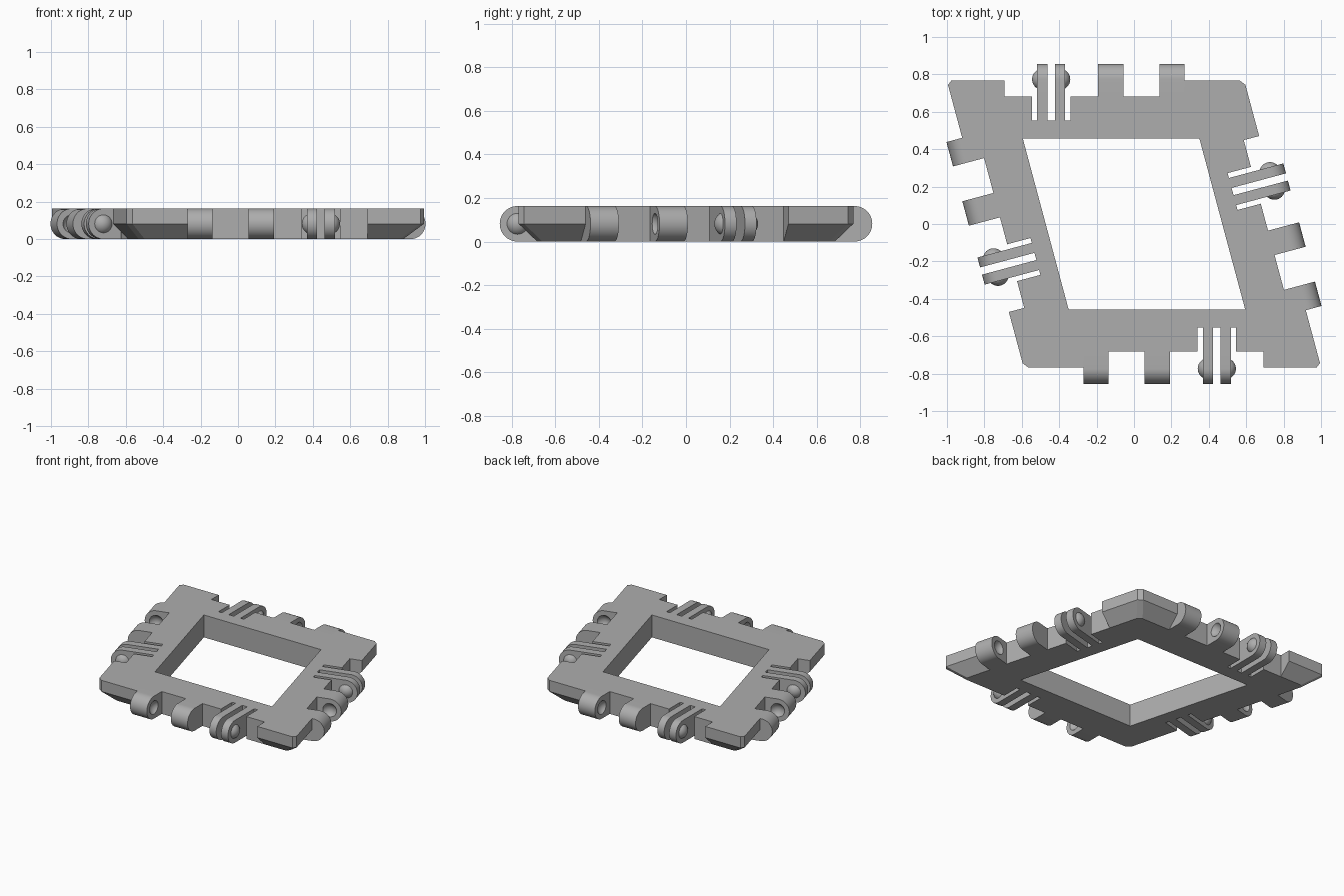
import bpy, bmesh
from math import radians, sin, cos, pi, tan
from mathutils import Matrix, Vector

cube = bpy.data.objects.get("Cube")
if cube:
    bpy.data.objects.remove(cube)

H = 0.163                     # thickness
R = H / 2
REACH = 0.855                 # hinge tips
TAB, BODY, SLOT, HOLE = 0.768, 0.683, 0.554, 0.456   # distances of edges from the centre
CHAMFER = 0.025
FINGER_C, FINGER_IN, FINGER_OUT, SLOT_OUT = -0.237, 0.02, 0.075, 0.102
BLOCKS = [(0.014, 0.149), (0.342, 0.477)]
TAB_START, TAB_END = -0.487, 0.477
SHIFT = TAB * tan(radians(15))

# Four sides of the rhombus: back, left, front, right (the model's own left is +x)
NAMES = ["back", "left", "front", "right"]
SIDES = [Matrix.Rotation(radians(a), 4, 'Z') @ Matrix.Translation((s, 0, 0))
         for a, s in [(0, -SHIFT), (-75, SHIFT), (180, -SHIFT), (105, SHIFT)]]

grey = bpy.data.materials.new("grey plastic")
grey.use_nodes = True
COLOUR = (0.42, 0.42, 0.42, 1)
grey.diffuse_color = COLOUR
grey.node_tree.nodes["Principled BSDF"].inputs["Base Color"].default_value = COLOUR


def finish(bm, name, matrix=Matrix()):
    bmesh.ops.remove_doubles(bm, verts=bm.verts, dist=1e-5)
    bmesh.ops.recalc_face_normals(bm, faces=bm.faces)
    mesh = bpy.data.meshes.new(name)
    bm.to_mesh(mesh)
    bm.free()
    mesh.materials.append(grey)
    obj = bpy.data.objects.new(name, mesh)
    obj.matrix_world = matrix
    bpy.context.collection.objects.link(obj)
    return obj


def smooth(obj):
    bpy.ops.object.select_all(action='DESELECT')
    obj.select_set(True)
    bpy.context.view_layer.objects.active = obj
    bpy.ops.object.shade_smooth_by_angle(angle=radians(30))


def at(i, s, n, z=0):
    return SIDES[i % 4] @ Vector((s, n, z))


def corner(i, n):
    """Corner after side i, with its two chamfer points."""
    a = SIDES[i % 4].to_3x3()
    b = SIDES[(i + 1) % 4].to_3x3()
    na, nb = a.col[1], b.col[1]
    p = (na + nb) * n / (1 + na.dot(nb))
    return p, p - a.col[0] * CHAMFER, p + b.col[0] * CHAMFER


# Frame plate with slots beside and between the hinge fingers
bm = bmesh.new()
for i in range(4):
    pts = [corner(i - 1, HOLE)[0], corner(i - 1, BODY)[2]]
    for lo, hi in [(-SLOT_OUT, -FINGER_OUT), (-FINGER_IN, FINGER_IN), (FINGER_OUT, SLOT_OUT)]:
        pts += [at(i, FINGER_C + s, n) for s, n in
                [(lo, BODY), (lo, SLOT), (hi, SLOT), (hi, BODY)]]
    pts += [corner(i, BODY)[1], corner(i, BODY)[2], corner(i, HOLE)[0]]
    bm.faces.new([bm.verts.new(p) for p in pts])
bmesh.ops.remove_doubles(bm, verts=bm.verts, dist=1e-5)
top = bmesh.ops.extrude_face_region(bm, geom=bm.faces[:], use_keep_orig=True)
bmesh.ops.translate(bm, vec=(0, 0, H),
                    verts=[v for v in top["geom"] if isinstance(v, bmesh.types.BMVert)])
finish(bm, "frame_plate")

# Corner tabs, sloping inwards below mid height
for i in range(4):
    bm = bmesh.new()
    rings = []
    for z, n in [(0, BODY), (R, TAB), (H, TAB)]:
        pts = [at(i, TAB_END, BODY), at(i, TAB_END, n), corner(i, n)[1], corner(i, n)[2],
               at(i + 1, TAB_START, n), at(i + 1, TAB_START, BODY),
               corner(i, BODY)[2], corner(i, BODY)[1]]
        rings.append([bm.verts.new(p + Vector((0, 0, z))) for p in pts])
    for lo, hi in zip(rings, rings[1:]):
        for k in range(len(lo)):
            m = (k + 1) % len(lo)
            bm.faces.new((lo[k], lo[m], hi[m], hi[k]))
    bm.faces.new(rings[-1])
    finish(bm, f"corner_tab_{NAMES[i]}_{NAMES[(i + 1) % 4]}")


def lug(name, i, s0, s1):
    """Bar with a half-round end, reaching out from side i."""
    bm = bmesh.new()
    arc = [(REACH - R + R * cos(a), R + R * sin(a))
           for a in (-pi / 2 + pi * k / 24 for k in range(25))]
    prof = [(BODY, 0)] + arc + [(BODY, H)]
    face = bm.faces.new([bm.verts.new((s0, n, z)) for n, z in prof])
    out = bmesh.ops.extrude_face_region(bm, geom=[face], use_keep_orig=True)
    bmesh.ops.translate(bm, vec=(s1 - s0, 0, 0),
                        verts=[v for v in out["geom"] if isinstance(v, bmesh.types.BMVert)])
    return finish(bm, name, SIDES[i])


def ball(name, i, s, radius):
    bm = bmesh.new()
    bmesh.ops.create_uvsphere(bm, u_segments=32, v_segments=20, radius=radius,
                              matrix=Matrix.Translation((s, REACH - R, R))
                              @ Matrix.Rotation(pi / 2, 4, 'Y'))
    return bm


BALL, BULGE = 0.057, 0.027    # ball radius and how far it stands out

for i, side in enumerate(NAMES):
    # Hinge fingers, each with a snap knob on its outer face
    for sign, label in [(-1, "first"), (1, "second")]:
        a, b = sorted(FINGER_C + sign * d for d in (FINGER_IN, FINGER_OUT))
        lug(f"{side}_{label}_finger", i, a, b)
        wall = FINGER_C + sign * FINGER_OUT
        bm = ball("knob", i, wall + sign * (BULGE - BALL), BALL)
        bmesh.ops.bisect_plane(bm, geom=bm.verts[:] + bm.edges[:] + bm.faces[:],
                               plane_co=(wall, 0, 0), plane_no=(-sign, 0, 0), clear_outer=True)
        finish(bm, f"{side}_{label}_knob", SIDES[i])
    # Hinge blocks, dimpled on the faces towards each other
    for (a, b), wall, sign, label in [(BLOCKS[0], BLOCKS[0][1], 1, "first"),
                                      (BLOCKS[1], BLOCKS[1][0], -1, "second")]:
        block = lug(f"{side}_{label}_block", i, a, b)
        cutter = finish(ball("cutter", i, wall + sign * (BALL - BULGE), BALL),
                        "dimple_cutter", SIDES[i])
        cutter.hide_render = True
        mod = block.modifiers.new("dimple", 'BOOLEAN')
        mod.operation, mod.object, mod.solver = 'DIFFERENCE', cutter, 'EXACT'
        bpy.context.view_layer.objects.active = block
        bpy.ops.object.modifier_apply(modifier=mod.name)
        bpy.data.objects.remove(cutter)

for obj in list(bpy.context.collection.objects):
    if obj.type == 'MESH' and obj.name.split(".")[0].endswith(("block", "finger", "knob")):
        smooth(obj)
